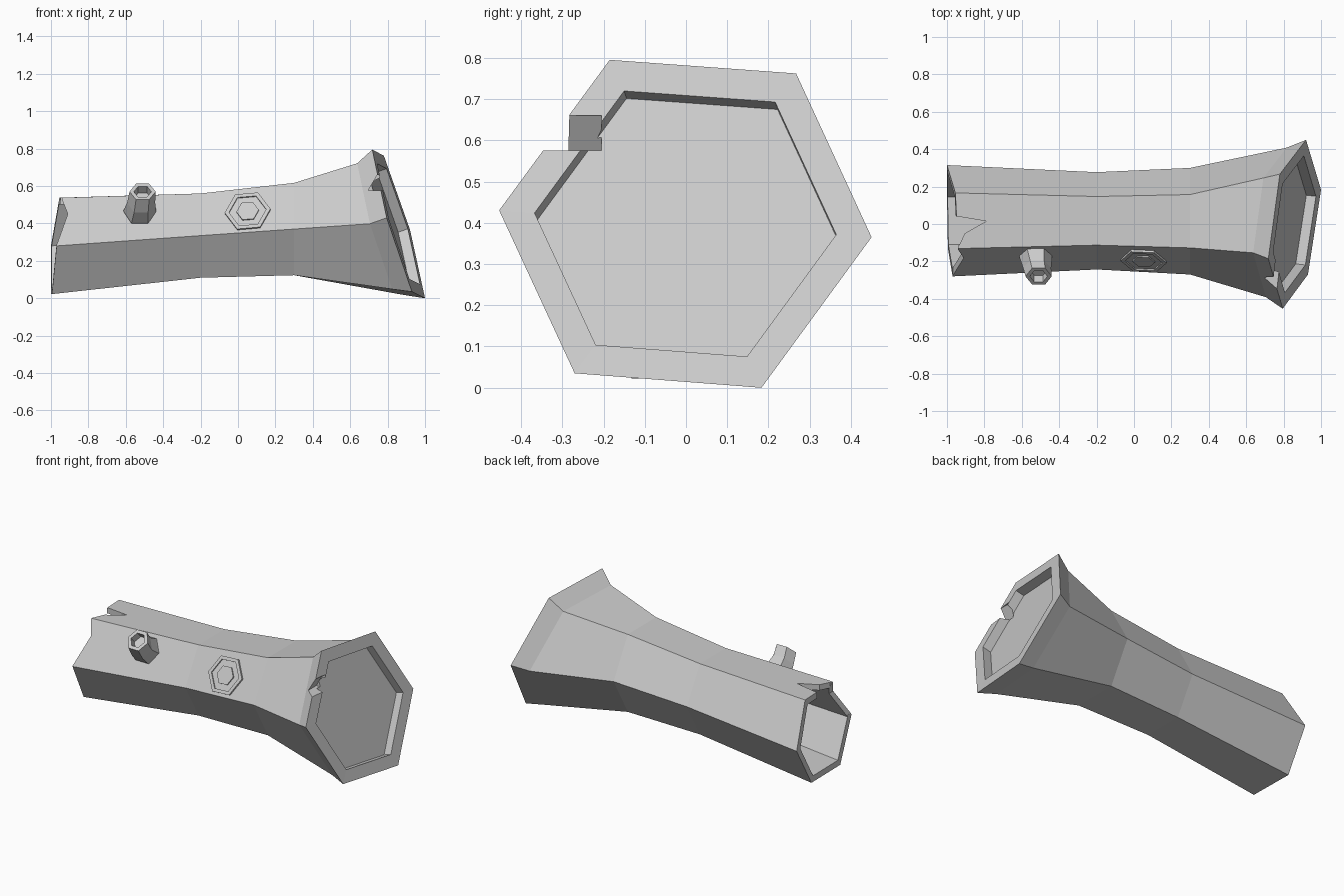
import bpy, bmesh
from math import cos, sin, radians
from mathutils import Vector

if "Cube" in bpy.data.objects:
    bpy.data.objects.remove(bpy.data.objects["Cube"])


def loft(name, rings):
    """Skin matching rings of points and cap both ends."""
    bm = bmesh.new()
    vs = [[bm.verts.new(p) for p in r] for r in rings]
    n = len(rings[0])
    for a, b in zip(vs, vs[1:]):
        for i in range(n):
            j = (i + 1) % n
            bm.faces.new((a[i], a[j], b[j], b[i]))
    bm.faces.new(vs[0])
    bm.faces.new(vs[-1][::-1])
    bmesh.ops.recalc_face_normals(bm, faces=bm.faces)
    me = bpy.data.meshes.new(name)
    bm.to_mesh(me)
    bm.free()
    ob = bpy.data.objects.new(name, me)
    bpy.context.collection.objects.link(ob)
    return ob


def hexagon(c, normal, r, rot=0):
    n = Vector(normal).normalized()
    v = n.cross(Vector((1, 0, 0))).normalized()
    u = v.cross(n)
    return [Vector(c) + r * (u * cos(radians(60 * i + rot)) + v * sin(radians(60 * i + rot)))
            for i in range(6)]


def trunk_ring(xs, cy, cz, r):
    return [Vector((x, cy + r * cos(radians(120 - 60 * i)), cz + r * sin(radians(120 - 60 * i))))
            for i, x in enumerate(xs)]


def scaled(ring, k, shift=(0, 0, 0)):
    c = sum(ring, Vector()) / len(ring)
    return [c + (p - c) * k + Vector(shift) for p in ring]


# Hollow trunk with flared, recessed right end
left = trunk_ring([-.94, -.955, -1, -1, -.995, -.97], .0175, .28, .2975)
mid = trunk_ring([-.2] * 6, .017, .335, .26)
neck = trunk_ring([.3] * 6, .015, .37, .285)
rim = [Vector(p) for p in ((.718, -.185, .795), (.78, .267, .762), (.92, .45, .365),
                           (1, .183, 0), (.93, -.27, .035), (.795, -.453, .43))]
flare = scaled(rim, .885, (-.097, .01, -.028))
inner = scaled(rim, .81)
depth = Vector((1, -.113, .35)).normalized() * -.055
trunk = loft("trunk", [scaled(neck, .84), scaled(mid, .84), scaled(left, .86), left, mid, neck,
                       flare, rim, inner, [p + depth for p in inner]])


# Broken notches in both ends
def cut(points, axis, lo, hi):
    def at(p, t):
        return (p[0], t, p[1]) if axis == 'y' else (p[0], p[1], t)
    cutter = loft("notch_cutter", [[at(p, t) for p in points] for t in (lo, hi)])
    cutter.hide_render = True
    bpy.context.view_layer.objects.active = trunk
    m = trunk.modifiers.new("notch", 'BOOLEAN')
    m.operation, m.solver, m.object = 'DIFFERENCE', 'EXACT', cutter
    bpy.ops.object.modifier_apply(modifier=m.name)
    bpy.data.objects.remove(cutter)


cut([(-1.1, .04), (-.94, .04), (-.79, .015), (-.905, -.05), (-.935, -.115), (-1.1, -.115)],
    'z', .42, .7)
cut([(-1.1, .53), (-.942, .53), (-.91, .45), (-.968, .29), (-1.1, .29)], 'y', -.4, -.06)
cut([(.695, .575), (.745, .66), (.85, .66), (.9, .575)], 'y', -.5, -.205)

# Hollow branch stub bending upward
tip_n = Vector((0, -.7, .72)).normalized()
tip = Vector((-.51, -.28, .57))
loft("branch_stub", [hexagon((-.525, -.14, .45), (0, -.87, .5), .09),
                     hexagon((-.525, -.18, .47), (0, -.87, .5), .087),
                     hexagon((-.518, -.235, .51), (0, -.8, .6), .075),
                     hexagon(tip, tip_n, .07),
                     hexagon(tip, tip_n, .047),
                     hexagon(tip - tip_n * .05, tip_n, .047)])

# Raised bark knot
kn = Vector((-.083, -.868, .49)).normalized()
kc = Vector((.052, -.195, .463))
loft("bark_knot", [hexagon(kc + kn * h, kn, r, 3) for r, h in
                   ((.123, -.02), (.123, .01), (.1, .01), (.1, .002),
                    (.06, .002), (.06, .01))])
